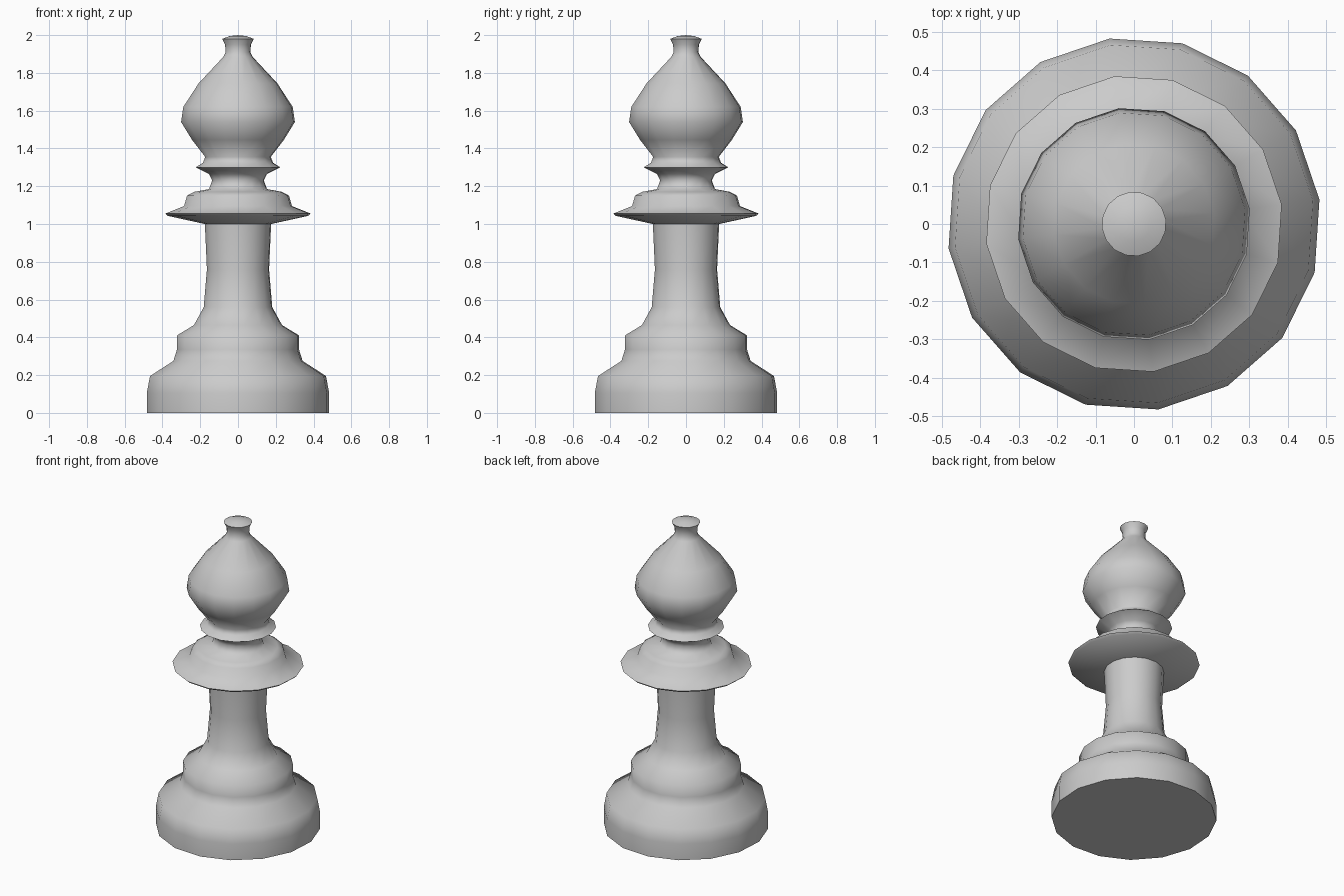
import bpy, bmesh, math

if "Cube" in bpy.data.objects:
    bpy.data.objects.remove(bpy.data.objects["Cube"])

SIDES = 16
TURN = math.radians(7.5)

grey = bpy.data.materials.new("plain_grey")
grey.diffuse_color = (0.6, 0.6, 0.6, 1)
grey.use_nodes = True
grey.node_tree.nodes["Principled BSDF"].inputs["Base Color"].default_value = grey.diffuse_color


def lathe(name, profile):
    """Spin (radius, height) points around z; zero radius makes a pole."""
    bm = bmesh.new()
    rings = []
    for r, z in profile:
        if r == 0:
            rings.append([bm.verts.new((0, 0, z))] * SIDES)
        else:
            rings.append([bm.verts.new((r * math.cos(TURN + i * math.tau / SIDES),
                                        r * math.sin(TURN + i * math.tau / SIDES), z))
                          for i in range(SIDES)])
    for a, b in zip(rings, rings[1:]):
        for i in range(SIDES):
            j = (i + 1) % SIDES
            bm.faces.new(list(dict.fromkeys((a[i], a[j], b[j], b[i]))))
    bm.faces.new(rings[0][::-1])  # flat underside
    bmesh.ops.recalc_face_normals(bm, faces=bm.faces)
    mesh = bpy.data.meshes.new(name)
    bm.to_mesh(mesh)
    bm.free()
    mesh.materials.append(grey)
    obj = bpy.data.objects.new(name, mesh)
    bpy.context.collection.objects.link(obj)
    bpy.ops.object.select_all(action='DESELECT')
    obj.select_set(True)
    bpy.context.view_layer.objects.active = obj
    bpy.ops.object.shade_smooth_by_angle(angle=math.radians(70))
    return obj


# one turned body, from foot to finial
foot = [(0.487, 0), (0.487, 0.105), (0.47, 0.195), (0.345, 0.275)]
step = [(0.326, 0.335), (0.326, 0.41), (0.235, 0.465)]
stem = [(0.183, 0.56), (0.166, 0.76), (0.177, 1.0)]
collar = [(0.375, 1.043), (0.388, 1.055), (0.288, 1.095), (0.272, 1.15),
          (0.235, 1.17), (0.155, 1.185), (0.138, 1.23), (0.155, 1.265)]
ring = [(0.225, 1.30), (0.187, 1.325), (0.175, 1.355)]
head = [(0.245, 1.445), (0.304, 1.54), (0.292, 1.62), (0.21, 1.745), (0.078, 1.885)]
finial = [(0.066, 1.91), (0.069, 1.95), (0.084, 1.98), (0.045, 1.995), (0, 2.0)]
lathe("bishop_piece", foot + step + stem + collar + ring + head + finial)
